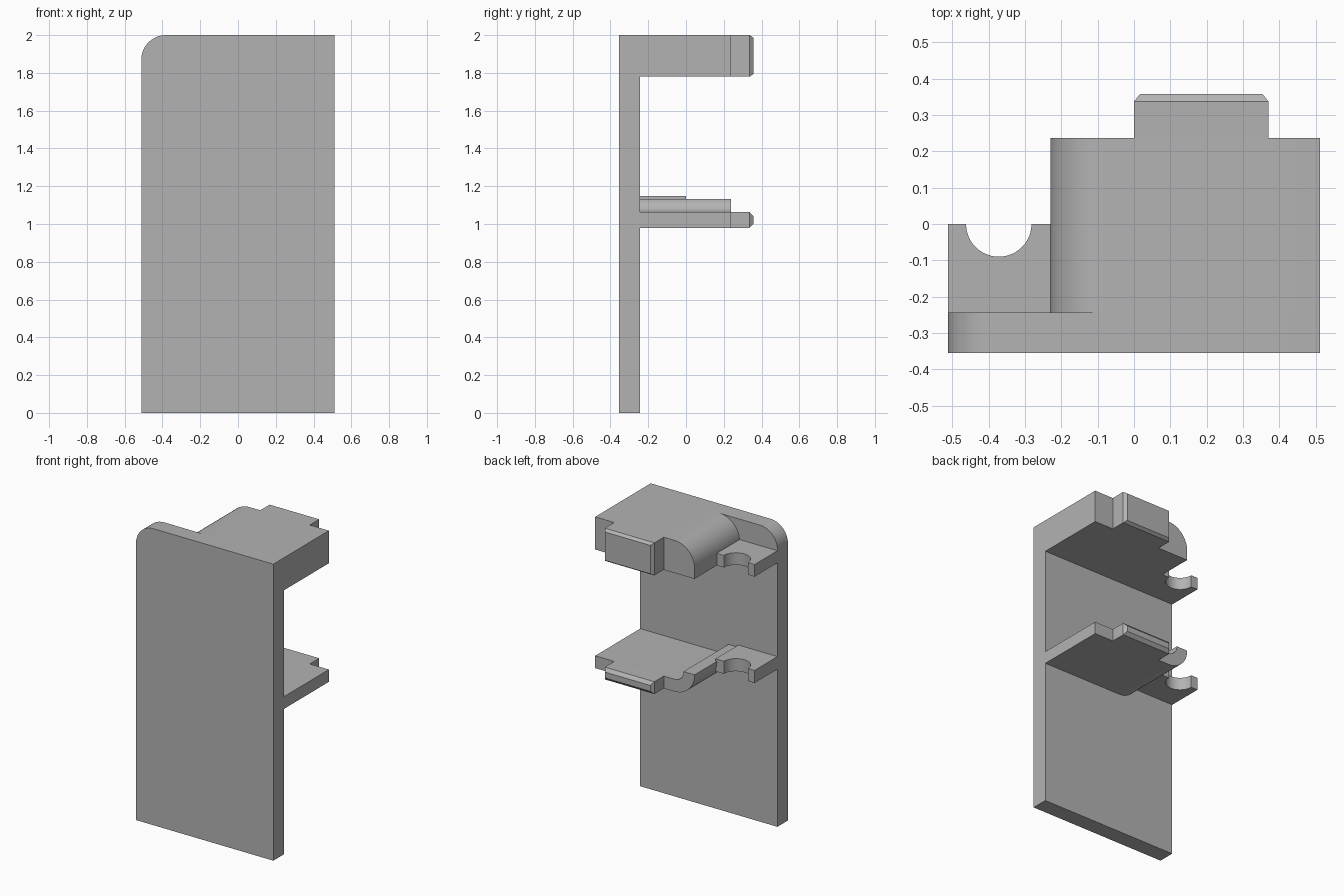
import bpy, bmesh
from math import sin, cos, radians

if "Cube" in bpy.data.objects:
    bpy.data.objects.remove(bpy.data.objects["Cube"])

GREY = (0.45, 0.45, 0.45, 1)
mat = bpy.data.materials.new("plain grey")
mat.use_nodes = True
mat.diffuse_color = GREY
mat.node_tree.nodes["Principled BSDF"].inputs["Base Color"].default_value = GREY

# Shared dimensions
RIGHT, LEFT = -0.512, 0.512          # plate sides
FRONT, BACK = -0.355, -0.243         # plate thickness
SHELF_X, SHELF_Y = -0.23, 0.237      # free side and back edge of both shelves
TAB_Y = 0.357
BEND = 0.15                          # shelf side radius


def arc(cx, cy, r, start, end, steps=12):
    angles = [radians(start + (end - start) * i / steps) for i in range(steps + 1)]
    return [(cx + r * cos(a), cy + r * sin(a)) for a in angles]


def finish(name, bm):
    bmesh.ops.recalc_face_normals(bm, faces=bm.faces)
    mesh = bpy.data.meshes.new(name)
    bm.to_mesh(mesh)
    bm.free()
    mesh.materials.append(mat)
    obj = bpy.data.objects.new(name, mesh)
    bpy.context.collection.objects.link(obj)
    bpy.ops.object.select_all(action='DESELECT')
    obj.select_set(True)
    bpy.context.view_layer.objects.active = obj
    bpy.ops.object.shade_smooth_by_angle(angle=radians(30))
    return obj


def loft(name, rings):
    """Closed solid between two matching rings of points."""
    bm = bmesh.new()
    a, b = [[bm.verts.new(p) for p in ring] for ring in rings]
    bm.faces.new(a)
    bm.faces.new(b)
    for i in range(len(a)):
        j = (i + 1) % len(a)
        bm.faces.new((a[i], a[j], b[j], b[i]))
    return finish(name, bm)


def extrude_y(name, profile, y0, y1):
    return loft(name, [[(x, y, z) for x, z in profile] for y in (y0, y1)])


def extrude_z(name, profile, z0, z1):
    return loft(name, [[(x, y, z) for x, y in profile] for z in (z0, z1)])


def rect_ring(x0, x1, z0, z1, y):
    return [(x0, y, z0), (x1, y, z0), (x1, y, z1), (x0, y, z1)]


def tab(name, z0, z1, cut):
    """Straight tongue with a chamfered tip."""
    x0, x1, c = 0.0, 0.37, 0.016
    y_cut = TAB_Y - 0.02
    bm = bmesh.new()
    rings = [rect_ring(x0, x1, z0, z1, SHELF_Y),
             rect_ring(x0, x1, z0, z1, y_cut),
             rect_ring(x0 + c, x1 - c, z0 + cut, z1 - cut, TAB_Y)]
    rings = [[bm.verts.new(p) for p in ring] for ring in rings]
    bm.faces.new(rings[0])
    bm.faces.new(rings[-1])
    for a, b in zip(rings, rings[1:]):
        for i in range(4):
            j = (i + 1) % 4
            bm.faces.new((a[i], a[j], b[j], b[i]))
    return finish(name, bm)


def bracket(name, z0, z1, inner_x):
    """Small ledge with a half-round notch in its back edge."""
    notch = arc(-0.372, 0, 0.09, 360, 180, 24)
    profile = [(RIGHT, BACK), (inner_x, BACK), (inner_x, 0)] + notch + [(RIGHT, 0)]
    return extrude_z(name, profile, z0, z1)


# Upright plate with one rounded top corner
r = 0.13
extrude_y("plate", [(RIGHT, 0), (LEFT, 0), (LEFT, 2)]
          + arc(RIGHT + r, 2 - r, r, 90, 180), FRONT, BACK)

# Thick top block, rounded along its free side
bend_x = SHELF_X + BEND
extrude_y("top_block", [(SHELF_X, 1.78), (LEFT, 1.78), (LEFT, 2)]
          + arc(bend_x, 2 - BEND, BEND, 90, 180), BACK, SHELF_Y)

# Thin lower shelf that curls up into a lip
low, high = 0.98, 1.063
lip_z = low + BEND + 0.003
thick = high - low
extrude_y("lower_shelf", [(LEFT, low), (LEFT, high)]
          + arc(bend_x, low + BEND, BEND - thick, 270, 180)
          + [(SHELF_X + thick, lip_z), (SHELF_X, lip_z)]
          + arc(bend_x, low + BEND, BEND, 180, 270), BACK, SHELF_Y)

# Tongues and notched brackets, one pair per level
tab("top_tab", 1.78, 2.0, 0.014)
tab("lower_tab", low, high, 0.022)
bracket("top_bracket", 1.78, 1.862, SHELF_X)
bracket("lower_bracket", high, 1.148, SHELF_X + 0.01)
